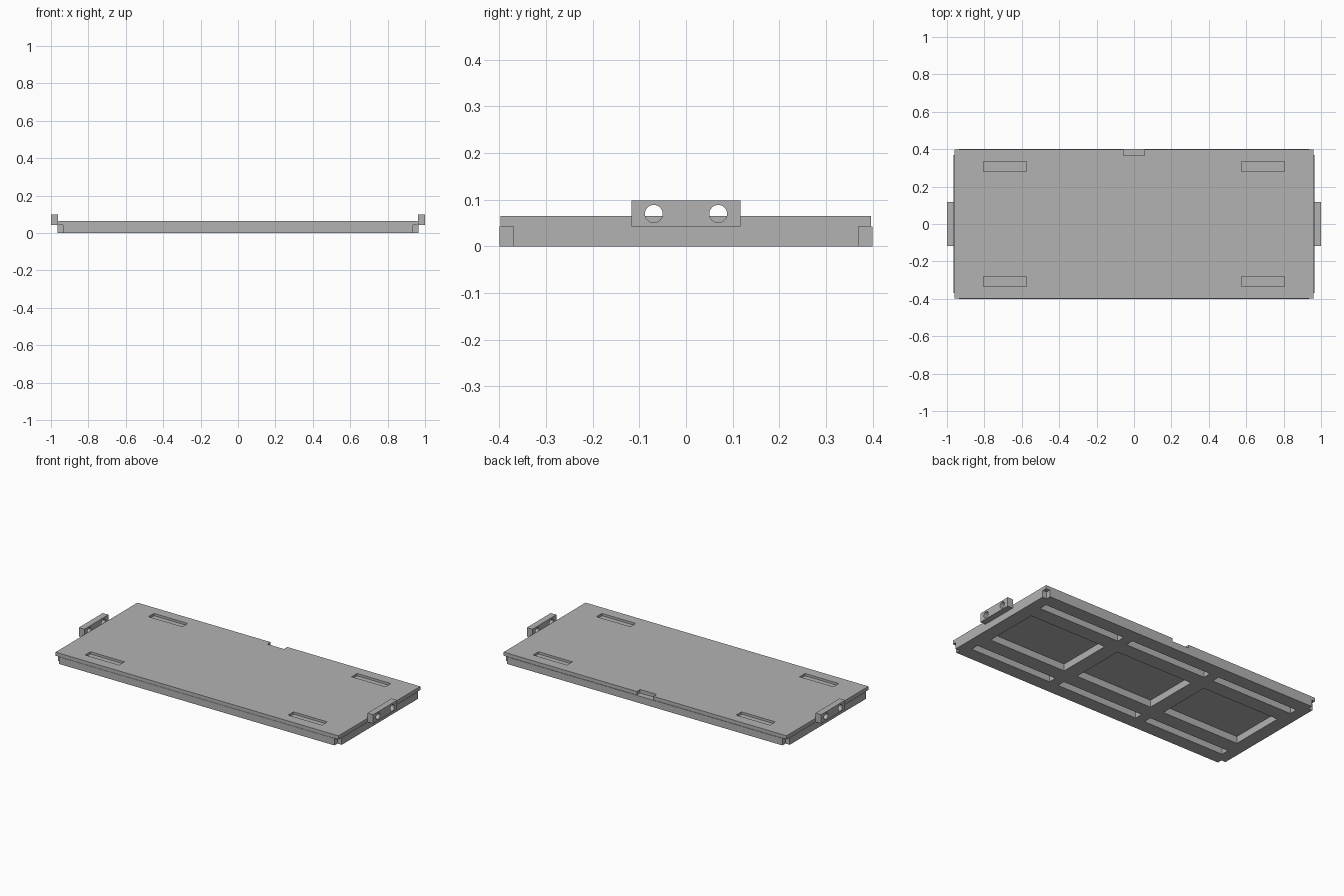
import bpy
import bmesh
from math import radians
from mathutils import Matrix, Vector

cube = bpy.data.objects.get("Cube")
if cube:
    bpy.data.objects.remove(cube, do_unlink=True)

grey = bpy.data.materials.new("plain grey")
grey.use_nodes = True
colour = (0.45, 0.45, 0.45, 1)
grey.diffuse_color = colour
grey.node_tree.nodes["Principled BSDF"].inputs["Base Color"].default_value = colour


def add_box(bm, x, y, z):
    """Box from (low, high) ranges."""
    lo, hi = (Vector(p) for p in zip(x, y, z))
    size = Matrix.Diagonal((*(hi - lo), 1))
    bmesh.ops.create_cube(bm, size=1, matrix=Matrix.Translation((lo + hi) / 2) @ size)


def around(centre, width):
    return (centre - width / 2, centre + width / 2)


def make_object(name, bm):
    mesh = bpy.data.meshes.new(name)
    bm.to_mesh(mesh)
    bm.free()
    mesh.materials.append(grey)
    obj = bpy.data.objects.new(name, mesh)
    bpy.context.collection.objects.link(obj)
    return obj


def carve(obj, cutter_bm):
    """Subtract the cutter shapes and bake the result."""
    cutter = make_object("cutter", cutter_bm)
    cutter.hide_render = True
    mod = obj.modifiers.new("carve", 'BOOLEAN')
    mod.operation, mod.solver, mod.object = 'DIFFERENCE', 'EXACT', cutter
    bpy.context.view_layer.update()
    graph = bpy.context.evaluated_depsgraph_get()
    baked = bpy.data.meshes.new_from_object(obj.evaluated_get(graph))
    obj.modifiers.clear()
    obj.data = baked
    bpy.data.objects.remove(cutter, do_unlink=True)


STEP, TOP = 0.043, 0.065
CUT = (-0.1, 0.2)

# Lower frame: open bays on the underside, square notches at the corners
bm = bmesh.new()
add_box(bm, (-0.964, 0.964), (-0.4, 0.4), (0, STEP))
lower_frame = make_object("lower_frame", bm)
cuts = bmesh.new()
for cx in (-0.617, 0, 0.617):
    add_box(cuts, around(cx, 0.525), around(0, 0.345), CUT)
    for cy in (-0.291, 0.291):
        add_box(cuts, around(cx, 0.555), around(cy, 0.05), CUT)
for sx in (-1, 1):
    for sy in (-1, 1):
        add_box(cuts, around(sx * 0.985, 0.1), around(sy * 0.42, 0.1), CUT)
carve(lower_frame, cuts)

# Top slab: four shallow slots and a notch in the rear edge
bm = bmesh.new()
add_box(bm, (-0.961, 0.961), (-0.398, 0.397), (STEP, TOP))
top_slab = make_object("top_slab", bm)
cuts = bmesh.new()
add_box(cuts, around(0, 0.113), (0.365, 0.5), CUT)
for sx in (-1, 1):
    for sy in (-1, 1):
        add_box(cuts, around(sx * 0.69, 0.23), around(sy * 0.308, 0.052), (TOP - 0.014, 0.2))
carve(top_slab, cuts)

# End brackets with two round holes each
for side, sx in (("left", 1), ("right", -1)):
    bm = bmesh.new()
    add_box(bm, around(sx * 0.981, 0.038), around(0, 0.233), (STEP, 0.098))
    bracket = make_object(side + "_bracket", bm)
    cuts = bmesh.new()
    for cy in (-0.069, 0.069):
        place = Matrix.Translation((sx * 0.981, cy, 0.07)) @ Matrix.Rotation(radians(90), 4, 'Y')
        bmesh.ops.create_cone(cuts, cap_ends=True, segments=32, radius1=0.019,
                              radius2=0.019, depth=0.2, matrix=place)
    carve(bracket, cuts)
    bpy.ops.object.select_all(action='DESELECT')
    bracket.select_set(True)
    bpy.context.view_layer.objects.active = bracket
    bpy.ops.object.shade_smooth_by_angle(angle=radians(30))
